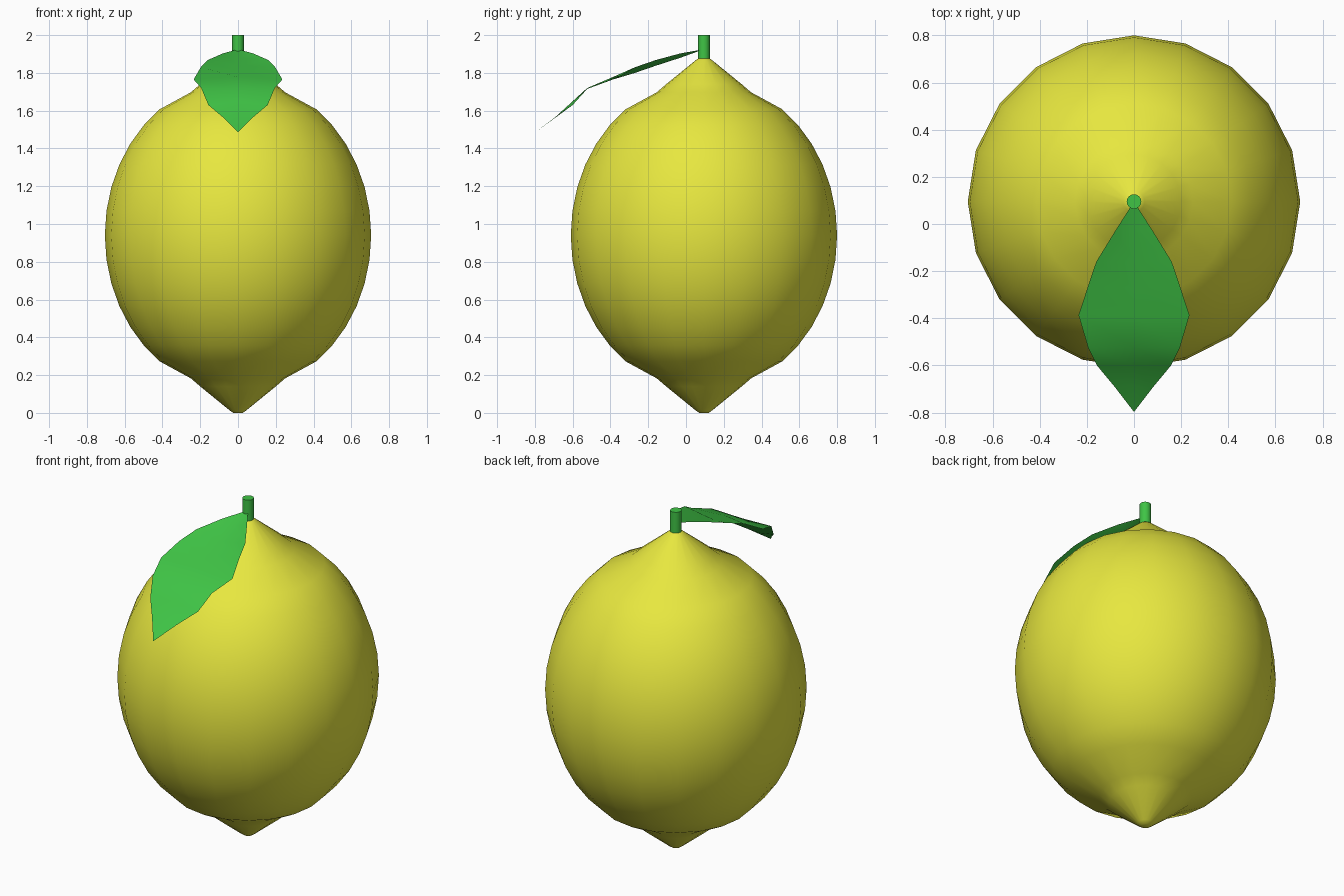
import bpy, bmesh
from math import sin, cos, pi, radians

if "Cube" in bpy.data.objects:
    bpy.data.objects.remove(bpy.data.objects["Cube"])

CY = 0.095  # fruit axis in y


def material(name, rgb):
    m = bpy.data.materials.new(name)
    m.diffuse_color = (*rgb, 1)
    m.use_nodes = True
    m.node_tree.nodes["Principled BSDF"].inputs["Base Color"].default_value = m.diffuse_color
    return m


def finish(name, bm, mat, angle):
    me = bpy.data.meshes.new(name)
    bm.to_mesh(me)
    bm.free()
    ob = bpy.data.objects.new(name, me)
    bpy.context.collection.objects.link(ob)
    me.materials.append(mat)
    bpy.ops.object.select_all(action='DESELECT')
    ob.select_set(True)
    bpy.context.view_layer.objects.active = ob
    bpy.ops.object.shade_smooth_by_angle(angle=radians(angle))
    return ob


def lathe(name, profile, sides, mat, angle):
    bm = bmesh.new()
    rings = [[bm.verts.new((r * cos(2 * pi * i / sides), CY + r * sin(2 * pi * i / sides), z))
              for i in range(sides)] for r, z in profile]
    for a, b in zip(rings, rings[1:]):
        for i in range(sides):
            j = (i + 1) % sides
            bm.faces.new((a[i], a[j], b[j], b[i]))
    bm.faces.new(rings[0][::-1])
    bm.faces.new(rings[-1])
    return finish(name, bm, mat, angle)


yellow = material("lemon_skin", (0.8, 0.8, 0.05))
green = material("leaf_green", (0.05, 0.55, 0.06))

# Fruit: ellipsoid body with pointed ends, mirrored about mid height
tip = [(0.025, 0.0), (0.045, 0.014), (0.2, 0.14), (0.25, 0.183)]
body = [(0.705 * sin(radians(a)), 0.94 - 0.825 * cos(radians(a))) for a in range(36, 91, 9)]
half = tip + body
lathe("fruit", half + [(r, 1.88 - z) for r, z in half[-2::-1]], 20, yellow, 60)

# Stem
lathe("stem", [(0.031, 1.86), (0.031, 2.0)], 16, green, 30)

# Leaf: rows of y, half width, edge height, middle height
rows = [(-0.03, 0.08, 1.903, 1.88), (-0.16, 0.16, 1.868, 1.838),
        (-0.27, 0.197, 1.83, 1.80), (-0.387, 0.235, 1.765, 1.778),
        (-0.523, 0.195, 1.72, 1.715), (-0.60, 0.157, 1.63, 1.65),
        (-0.693, 0.08, 1.565, 1.562)]
bm = bmesh.new()
base = bm.verts.new((0, CY, 1.925))
strips = [[bm.verts.new((s * w, y, zm if s == 0 else ze)) for s in (-1, 0, 1)]
          for y, w, ze, zm in rows]
end = bm.verts.new((0, -0.797, 1.487))
for k in (0, 1):
    bm.faces.new((base, strips[0][k], strips[0][k + 1]))
    for a, b in zip(strips, strips[1:]):
        bm.faces.new((a[k], b[k], b[k + 1], a[k + 1]))
    bm.faces.new((strips[-1][k], end, strips[-1][k + 1]))
finish("leaf", bm, green, 60)
